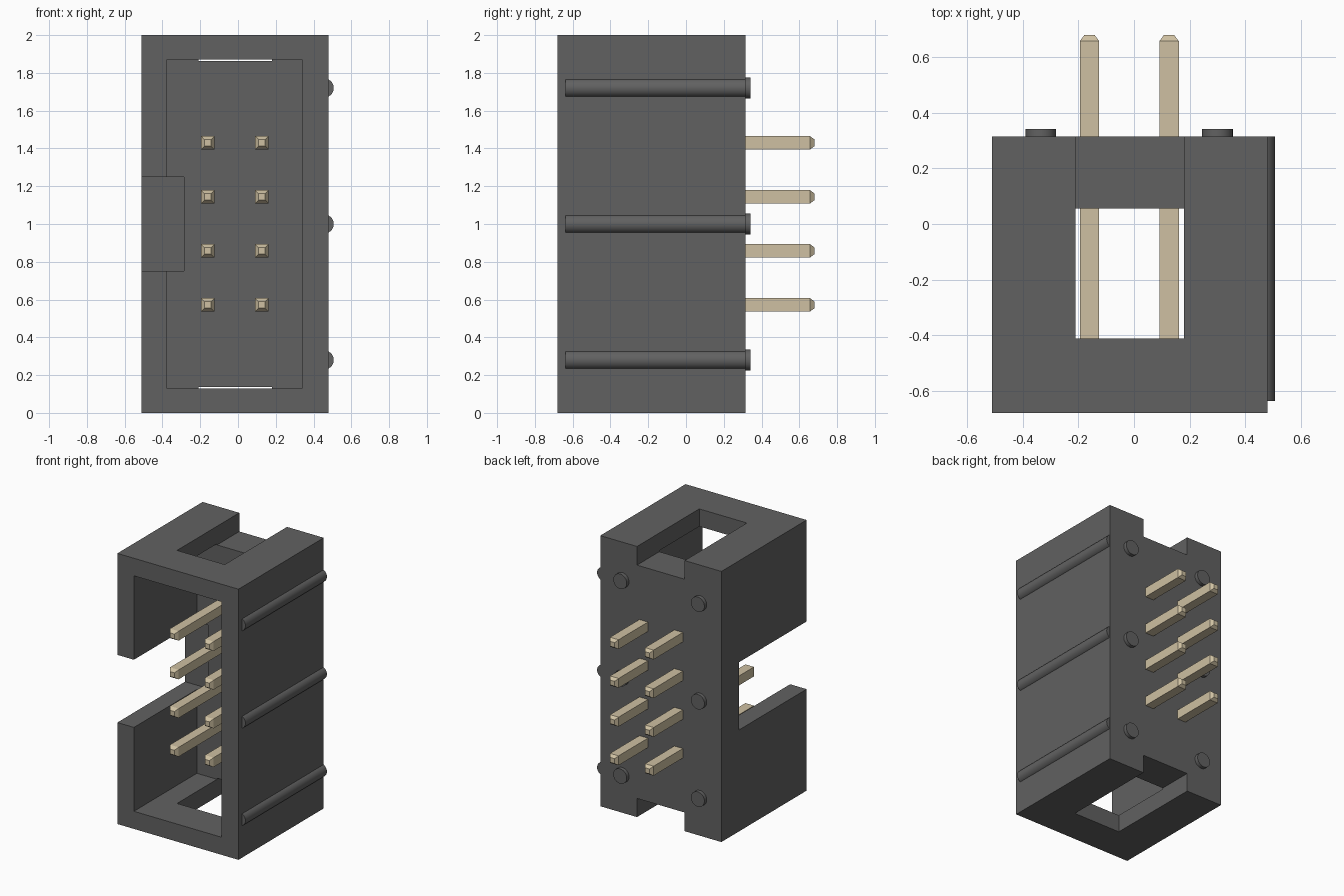
import bpy, bmesh, math
from mathutils import Matrix

if "Cube" in bpy.data.objects:
    bpy.data.objects.remove(bpy.data.objects["Cube"])


def material(name, rgb):
    m = bpy.data.materials.new(name)
    m.diffuse_color = (*rgb, 1)
    m.use_nodes = True
    m.node_tree.nodes["Principled BSDF"].inputs["Base Color"].default_value = m.diffuse_color
    return m


DARK = material("dark_plastic", (0.12, 0.12, 0.12))
TAN = material("pin_metal", (0.62, 0.53, 0.36))


def finish(name, bm, mat):
    bmesh.ops.recalc_face_normals(bm, faces=bm.faces)
    me = bpy.data.meshes.new(name)
    bm.to_mesh(me)
    bm.free()
    ob = bpy.data.objects.new(name, me)
    bpy.context.collection.objects.link(ob)
    me.materials.append(mat)
    return ob


def box(name, x, y, z):
    bm = bmesh.new()
    bmesh.ops.create_cube(bm, size=1)
    for v in bm.verts:
        v.co = [(a + b) / 2 + c * (b - a) for c, (a, b) in zip(v.co, (x, y, z))]
    return finish(name, bm, DARK)


def cylinder_y(name, x, z, r, y0, y1):
    bm = bmesh.new()
    place = Matrix.Translation((x, (y0 + y1) / 2, z)) @ Matrix.Rotation(math.pi / 2, 4, 'X')
    bmesh.ops.create_cone(bm, cap_ends=True, segments=32, radius1=r, radius2=r,
                          depth=y1 - y0, matrix=place)
    ob = finish(name, bm, DARK)
    bpy.ops.object.select_all(action='DESELECT')
    ob.select_set(True)
    bpy.context.view_layer.objects.active = ob
    bpy.ops.object.shade_smooth_by_angle()


def pin(name, x, z):
    # square bar lofted through four sections, tapered at both tips
    bm = bmesh.new()
    rings = []
    for y, h in ((-0.54, 0.018), (-0.515, 0.035), (0.657, 0.035), (0.68, 0.018)):
        rings.append([bm.verts.new((x + sx * h, y, z + sz * h))
                      for sx, sz in ((-1, -1), (1, -1), (1, 1), (-1, 1))])
    for a, b in zip(rings, rings[1:]):
        for i in range(4):
            j = (i + 1) % 4
            bm.faces.new((a[i], a[j], b[j], b[i]))
    bm.faces.new(rings[0])
    bm.faces.new(rings[-1])
    finish(name, bm, TAN)


# Housing: block minus cavity, side key notch and the two end slots
housing = box("housing", (-0.51, 0.48), (-0.68, 0.315), (0, 2))
cutters = [
    box("cavity_cutter", (-0.375, 0.34), (-0.9, 0.055), (0.13, 1.87)),
    box("key_notch_cutter", (-0.7, -0.285), (-0.95, 0.11), (0.75, 1.25)),
    box("top_slot_cutter", (-0.21, 0.18), (-0.412, 0.5), (1.862, 2.2)),
    box("bottom_slot_cutter", (-0.21, 0.18), (-0.412, 0.5), (-0.2, 0.138)),
]
bpy.context.view_layer.objects.active = housing
for c in cutters:
    c.hide_render = True
    mod = housing.modifiers.new(c.name, 'BOOLEAN')
    mod.operation = 'DIFFERENCE'
    mod.solver = 'EXACT'
    mod.object = c
    bpy.ops.object.modifier_apply(modifier=mod.name)
    bpy.data.objects.remove(c)

# Side ribs and rear standoff bumps, three rows
for i, z in enumerate((0.28, 1.0, 1.72)):
    cylinder_y(f"side_rib_{i}", 0.457, z, 0.05, -0.637, 0.314)
    for side, x in (("left", -0.335), ("right", 0.3)):
        cylinder_y(f"standoff_{side}_{i}", x, z, 0.055, 0.30, 0.342)

# Contact pins, two columns of four
for i in range(4):
    for side, x in (("left", -0.16), ("right", 0.126)):
        pin(f"pin_{side}_{i}", x, 0.572 + i * 0.286)
